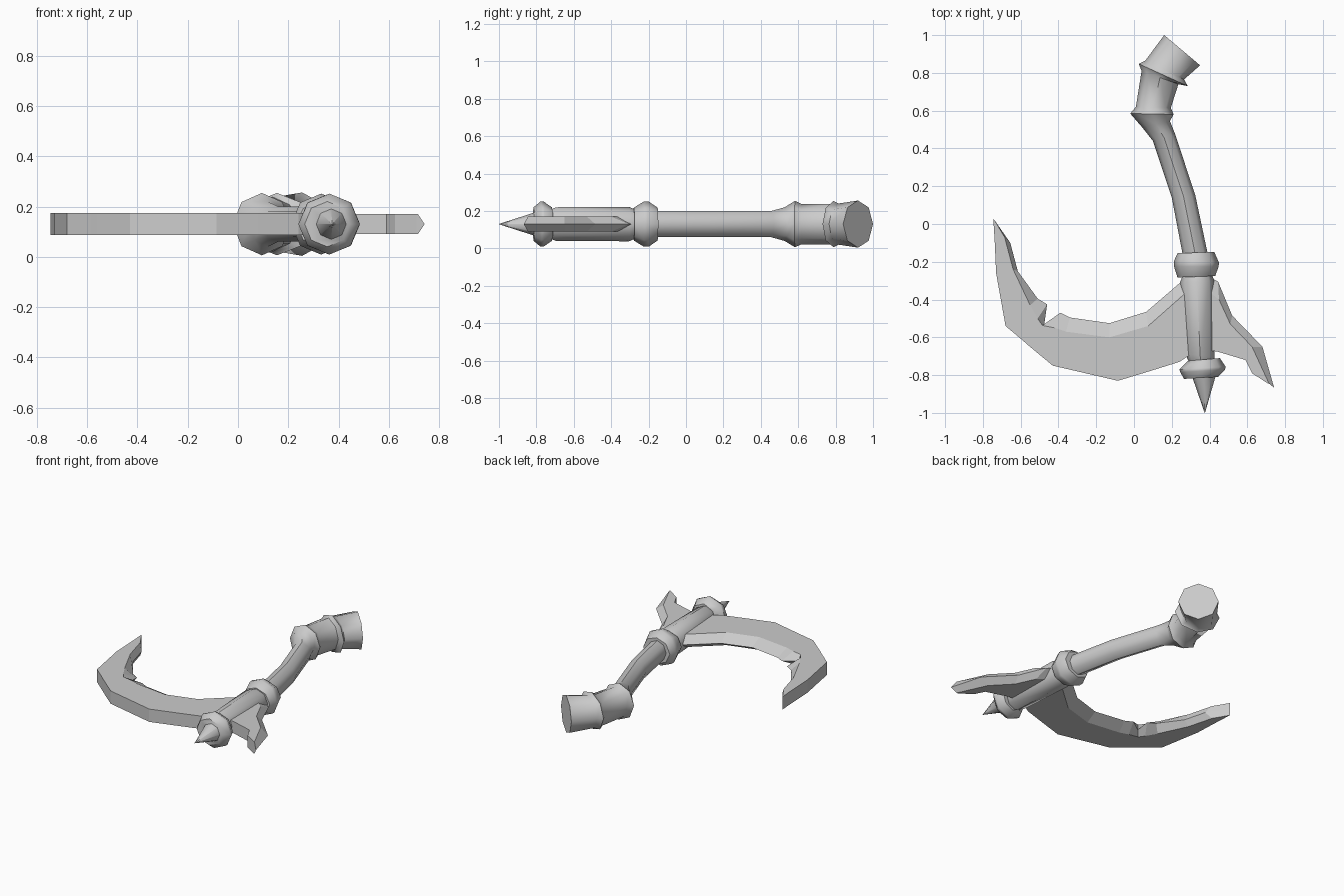
import bpy, bmesh, math
from mathutils import Vector

ZC = 0.13      # height of the weapon's mid-plane
SIDES = 8


def finish(name, bm, smooth):
    bmesh.ops.recalc_face_normals(bm, faces=bm.faces)
    me = bpy.data.meshes.new(name)
    bm.to_mesh(me)
    bm.free()
    ob = bpy.data.objects.new(name, me)
    bpy.context.collection.objects.link(ob)
    if smooth:
        for p in me.polygons:
            p.use_smooth = True
        me.set_sharp_from_angle(angle=math.radians(47))
    return ob


def skin(bm, rings):
    n = len(rings[0])
    for a, b in zip(rings, rings[1:]):
        for i in range(n):
            j = (i + 1) % n
            bm.faces.new((a[i], a[j], b[j], b[i]))
    bm.faces.new(rings[0])
    bm.faces.new(rings[-1])


def tube(name, sections):
    """Eight-sided tube; each section is left x, y, right x, y and height radius."""
    bm = bmesh.new()
    rings = []
    for lx, ly, rx, ry, rz in sections:
        mid = Vector(((lx + rx) / 2, (ly + ry) / 2, ZC))
        half = Vector(((rx - lx) / 2, (ry - ly) / 2, 0))
        ring = []
        for k in range(SIDES):
            t = 2 * math.pi * k / SIDES
            ring.append(bm.verts.new(mid + half * math.cos(t) + Vector((0, 0, rz * math.sin(t)))))
        rings.append(ring)
    skin(bm, rings)
    return finish(name, bm, True)


def blade(name, stations, thick):
    """Flat-backed blade; each station is sharp edge, bevel line and thick back (x, y)."""
    bm = bmesh.new()
    h = thick / 2
    rings = []
    for ex, ey, rx, ry, bx, by in stations:
        pts = [(ex, ey, 0), (rx, ry, h), (bx, by, h), (bx, by, -h), (rx, ry, -h)]
        rings.append([bm.verts.new((x, y, ZC + z)) for x, y, z in pts])
    skin(bm, rings)
    return finish(name, bm, False)


# curved shaft with flare
tube("shaft", [
    (0.265, -0.20, 0.395, -0.18, 0.07),
    (0.20, 0.14, 0.325, 0.15, 0.07),
    (0.10, 0.44, 0.22, 0.47, 0.07),
    (0.045, 0.51, 0.19, 0.545, 0.09),
    (-0.02, 0.585, 0.21, 0.58, 0.124)])

# bent pommel with ridge and flat end
tube("pommel", [
    (-0.02, 0.585, 0.21, 0.58, 0.124),
    (0.01, 0.62, 0.195, 0.615, 0.108),
    (0.04, 0.81, 0.235, 0.74, 0.108),
    (0.025, 0.848, 0.285, 0.73, 0.124),
    (0.06, 0.865, 0.265, 0.765, 0.11),
    (0.16, 1.0, 0.35, 0.84, 0.126)])

# socket carrying the blades
tube("head_socket", [
    (0.26, -0.27, 0.41, -0.26, 0.075),
    (0.243, -0.31, 0.425, -0.30, 0.092),
    (0.273, -0.69, 0.427, -0.70, 0.09),
    (0.29, -0.73, 0.42, -0.735, 0.075)])

# collars at both ends of the socket
tube("upper_collar", [
    (0.23, -0.155, 0.425, -0.148, 0.088),
    (0.212, -0.195, 0.45, -0.205, 0.121),
    (0.212, -0.225, 0.448, -0.225, 0.121),
    (0.23, -0.283, 0.43, -0.275, 0.088)])
tube("lower_collar", [
    (0.285, -0.725, 0.455, -0.71, 0.09),
    (0.24, -0.77, 0.485, -0.755, 0.121),
    (0.245, -0.785, 0.482, -0.77, 0.121),
    (0.265, -0.82, 0.445, -0.81, 0.09)])

# end spike
tube("end_spike", [
    (0.305, -0.80, 0.435, -0.795, 0.066),
    (0.374, -1.0, 0.376, -1.0, 0.001)])

# large hooked blade with a notch in its sharp edge
blade("hook_blade", [
    (0.30, -0.27, 0.30, -0.34, 0.30, -0.69),
    (0.245, -0.31, 0.245, -0.39, 0.24, -0.73),
    (0.065, -0.465, 0.075, -0.54, 0.08, -0.78),
    (-0.13, -0.525, -0.13, -0.60, -0.085, -0.83),
    (-0.34, -0.495, -0.36, -0.57, -0.33, -0.773),
    (-0.39, -0.47, -0.42, -0.55, -0.43, -0.75),
    (-0.475, -0.53, -0.485, -0.537, -0.56, -0.642),
    (-0.46, -0.425, -0.51, -0.50, -0.585, -0.62),
    (-0.51, -0.395, -0.55, -0.43, -0.68, -0.54),
    (-0.615, -0.25, -0.64, -0.24, -0.73, -0.26),
    (-0.655, -0.10, -0.685, -0.07, -0.737, -0.10),
    (-0.742, 0.024, -0.743, 0.027, -0.745, 0.03)], 0.087)

# short back blade
blade("back_blade", [
    (0.40, -0.28, 0.40, -0.36, 0.40, -0.67),
    (0.445, -0.305, 0.45, -0.40, 0.44, -0.675),
    (0.52, -0.485, 0.51, -0.53, 0.59, -0.72),
    (0.68, -0.65, 0.625, -0.65, 0.625, -0.79),
    (0.742, -0.867, 0.715, -0.845, 0.71, -0.845)], 0.08)
